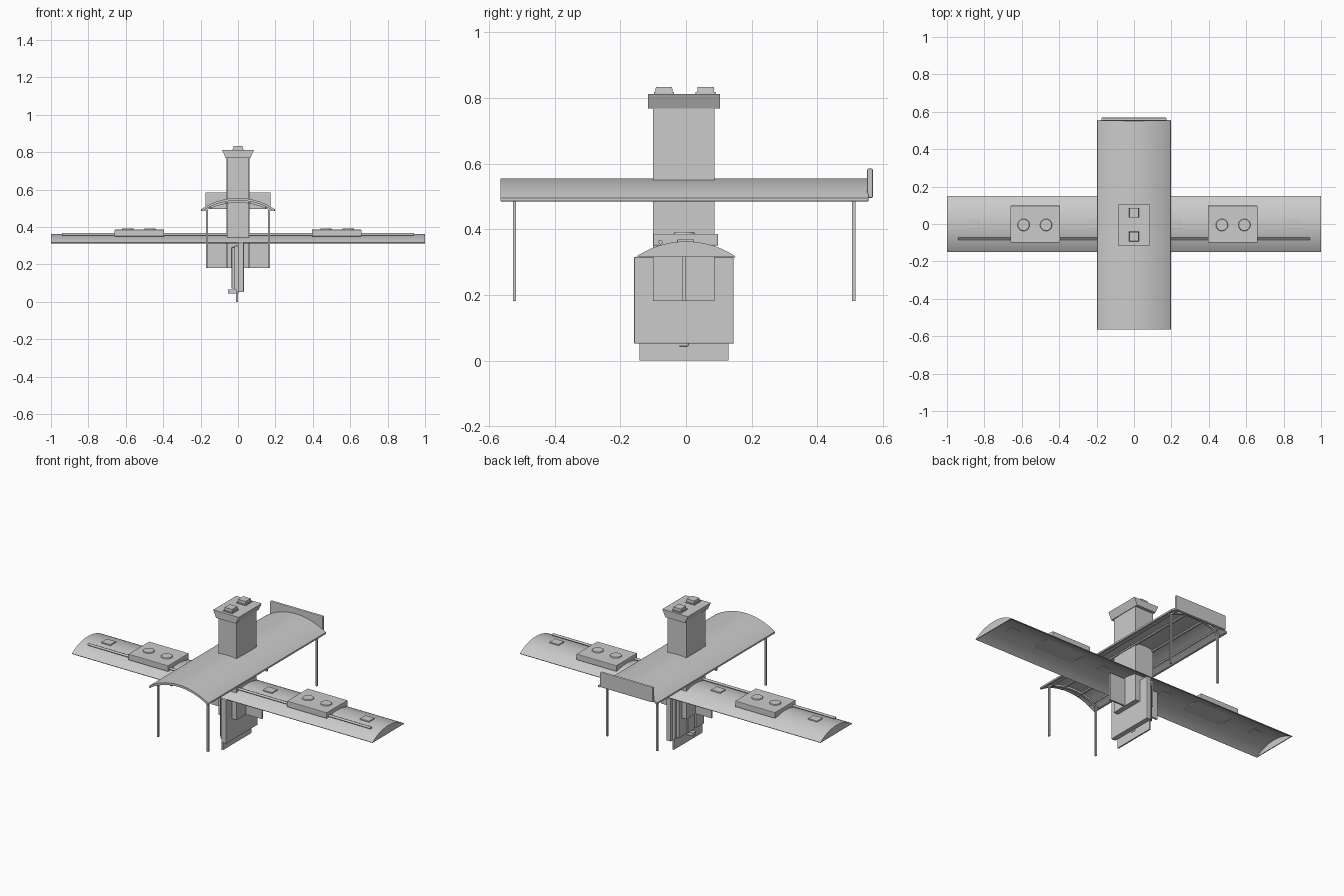
import bpy, bmesh, math
from mathutils import Vector

if "Cube" in bpy.data.objects:
    bpy.data.objects.remove(bpy.data.objects["Cube"])


def finish(name, bm, bevel=0.0, smooth=False):
    bmesh.ops.recalc_face_normals(bm, faces=bm.faces)
    me = bpy.data.meshes.new(name)
    bm.to_mesh(me)
    bm.free()
    ob = bpy.data.objects.new(name, me)
    bpy.context.collection.objects.link(ob)
    if bevel:
        m = ob.modifiers.new("bevel", 'BEVEL')
        m.width, m.segments = bevel, 2
    if smooth:
        bpy.ops.object.select_all(action='DESELECT')
        ob.select_set(True)
        bpy.context.view_layer.objects.active = ob
        bpy.ops.object.shade_smooth_by_angle(angle=math.radians(30))
    return ob


def box(name, x, y, z, bevel=0.0):
    bm = bmesh.new()
    bmesh.ops.create_cube(bm, size=1)
    for v in bm.verts:
        v.co = Vector([(r[0] + r[1]) / 2 + c * (r[1] - r[0]) for r, c in zip((x, y, z), v.co)])
    return finish(name, bm, bevel)


def extrude(name, pts, axis, a, b, smooth=False):
    """Extrude a (horizontal, z) profile along x or y from a to b."""
    bm = bmesh.new()
    f = bm.faces.new([bm.verts.new((a, h, z) if axis == 'x' else (h, a, z)) for h, z in pts])
    g = bmesh.ops.extrude_face_region(bm, geom=[f])
    d = Vector((b - a, 0, 0)) if axis == 'x' else Vector((0, b - a, 0))
    bmesh.ops.translate(bm, verts=[e for e in g['geom'] if isinstance(e, bmesh.types.BMVert)], vec=d)
    return finish(name, bm, smooth=smooth)


def cone(name, loc, r1, r2, h, seg=24, rot=0):
    bm = bmesh.new()
    bmesh.ops.create_cone(bm, cap_ends=True, segments=seg, radius1=r1, radius2=r2, depth=h)
    ob = finish(name, bm, smooth=seg > 8)
    ob.location, ob.rotation_euler = loc, (0, 0, rot)
    return ob


def arc(half, base, rise, n=24):
    """Circular arc points from -half to +half."""
    r = (half * half + rise * rise) / (2 * rise)
    t = math.asin(half / r)
    return [(r * math.sin(-t + 2 * t * i / n), base + rise - r + r * math.cos(-t + 2 * t * i / n))
            for i in range(n + 1)]


# Lower cross wing: thin arched shell, open below, closed by end plates
extrude("cross_wing", arc(0.151, 0.317, 0.046) + arc(0.148, 0.313, 0.044)[::-1],
        'x', -1, 1, smooth=True)
for x in (-1, 0.995):
    extrude("wing_end", arc(0.15, 0.315, 0.047), 'x', x, x + 0.005)

# Long rod on the wing
rod = cone("wing_rod", (0, -0.078, 0.361), 0.007, 0.007, 1.88, 12)
rod.rotation_euler = (0, math.pi / 2, 0)

# Pods with round caps and small pads, mirrored left and right
for s, side in ((1, "right"), (-1, "left")):
    xs = lambda a, b: (min(s * a, s * b), max(s * a, s * b))
    box(f"pod_{side}", xs(0.395, 0.66), (-0.1, 0.098), (0.35, 0.386), 0.003)
    for x in (0.47, 0.59):
        cone(f"pod_cap_{side}", (s * x, -0.005, 0.387), 0.034, 0.03, 0.008)
    for x in (0.86, 0.215):
        box(f"wing_pad_{side}", xs(x - 0.031, x + 0.031), (-0.027, 0.025), (0.353, 0.369), 0.002)
    # Canopy edge rail
    box(f"canopy_rail_{side}", xs(0.186, 0.197), (-0.565, 0.555), (0.485, 0.496), 0.002)
    # Canopy ribs
    for x, z in ((0.15, 0.509), (0.06, 0.533)):
        box(f"canopy_rib_{side}", xs(x - 0.006, x + 0.006), (-0.55, 0.55), (z - 0.008, z))
    # Posts
    for y, end in ((-0.522, "front"), (0.51, "back")):
        box(f"post_{end}_{side}", xs(0.161, 0.171), (y - 0.005, y + 0.005), (0.182, 0.51))

# Arched canopy shell
extrude("canopy_shell", arc(0.196, 0.495, 0.06) + arc(0.186, 0.488, 0.054)[::-1],
        'y', -0.565, 0.555, smooth=True)
# Arched end frames under the canopy
for y, end in ((-0.522, "front"), (0.51, "back")):
    extrude(f"canopy_frame_{end}", arc(0.184, 0.49, 0.053) + arc(0.176, 0.485, 0.045)[::-1],
            'y', y - 0.007, y + 0.007, smooth=True)

# Board at the back of the canopy
box("back_board", (-0.175, 0.175), (0.551, 0.569), (0.495, 0.585), 0.005)

# Central tower with a thicker front section and flared cap
box("tower", (-0.062, 0.062), (-0.058, 0.086), (0.182, 0.775))
box("tower_front", (-0.06, 0.06), (-0.1, -0.057), (0.182, 0.775))
extrude("tower_cap", [(-0.065, 0.768), (0.065, 0.768), (0.085, 0.811), (-0.085, 0.811)],
        'y', -0.115, 0.104)
for y in (-0.067, 0.06):
    box("cap_pad", (-0.03, 0.03), (y - 0.031, y + 0.031), (0.81, 0.817))
    cone("cap_knob", (0, y, 0.824), 0.037, 0.035, 0.018, 4, math.pi / 4)

# Thin wall crossing the tower
box("cross_wall", (-0.168, 0.168), (-0.012, -0.001), (0.182, 0.35))

# Keel panel with layered backing, catch and bottom fin
box("keel_panel", (0, 0.031), (-0.158, 0.145), (0.052, 0.316), 0.004)
box("keel_layer_inner", (-0.018, 0.002), (-0.14, 0.13), (0.065, 0.3), 0.002)
for y0, y1 in ((-0.125, -0.045), (-0.035, 0.03), (0.04, 0.115)):
    box("keel_layer_outer", (-0.034, -0.016), (y0, y1), (0.07, 0.292), 0.002)
box("keel_catch", (-0.053, 0.002), (-0.022, 0.007), (0.044, 0.066), 0.002)
box("bottom_fin", (-0.01, -0.001), (-0.142, 0.13), (0.0, 0.08))
